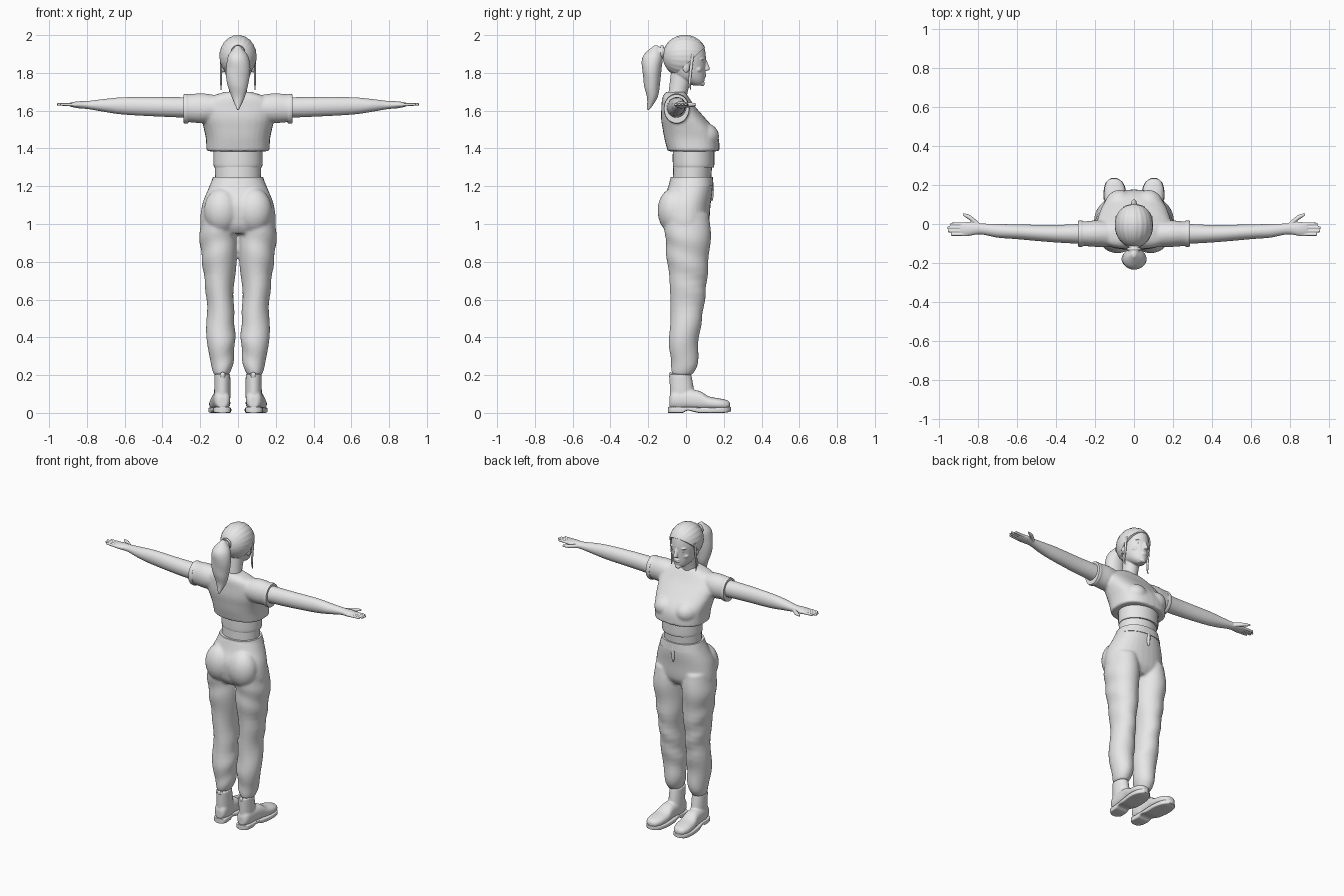
import bpy
import bmesh
import math
from mathutils import Matrix, Vector

cube = bpy.data.objects.get("Cube")
if cube:
    bpy.data.objects.remove(cube, do_unlink=True)

# Single material
grey = bpy.data.materials.new("plain_grey")
grey.use_nodes = True
SHADE = (.8, .8, .8, 1)
grey.diffuse_color = SHADE
grey.node_tree.nodes["Principled BSDF"].inputs["Base Color"].default_value = SHADE


def spline(stations, steps):
    """Smoothly interpolate between cross-section stations."""
    last = len(stations) - 1
    for index in range(last):
        start, end = Vector(stations[index]), Vector(stations[index + 1])
        before = Vector(stations[max(index - 1, 0)])
        after = Vector(stations[min(index + 2, last)])
        slope_in, slope_out = (end - before) / 2, (after - start) / 2
        for step in range(steps):
            t = step / steps
            ease = t * t * (3 - 2 * t)
            curl_in, curl_out = t * (1 - t) ** 2, t * t * (t - 1)
            yield start.lerp(end, ease) + slope_in * curl_in + slope_out * curl_out
    yield Vector(stations[last])


def loft(bm, stations, axis="Z", offset=0, lean=0, side=1, power=2, folds=0, segments=32):
    """Skin superellipses given as (position, centre, width, depth).

    The other centre coordinate is offset plus lean times position.
    """
    rings = []
    for position, centre, width, depth in spline(stations, 6):
        ring = []
        other = offset + lean * position
        for index in range(segments):
            angle = math.tau * index / segments
            cosine, sine = math.cos(angle), math.sin(angle)
            puff = folds * math.sin(34 * position + 2 * math.sin(angle + 8 * position))
            across = (width + puff) * math.copysign(abs(cosine) ** (2 / power), cosine)
            along = (depth + puff) * math.copysign(abs(sine) ** (2 / power), sine)
            if axis == "X":
                point = Vector((position, centre + across, other + along))
            elif axis == "Y":
                point = Vector((other + across, position, centre + along))
            else:
                point = Vector((other + across, centre + along, position))
            point.x *= side
            ring.append(bm.verts.new(point))
        rings.append(ring)
    for lower, upper in zip(rings, rings[1:]):
        for index in range(segments):
            following = (index + 1) % segments
            bm.faces.new((lower[index], lower[following], upper[following], upper[index]))
    bm.faces.new(rings[0])
    bm.faces.new(rings[-1])


def blob(bm, centre, radii, side=1, detail=20):
    """Add an ellipsoid and return its vertices."""
    place = Vector(centre)
    place.x *= side
    matrix = Matrix.Translation(place) @ Matrix.Diagonal((*radii, 1))
    ball = bmesh.ops.create_uvsphere(bm, u_segments=detail * 2, v_segments=detail,
                                     radius=1, matrix=matrix)
    return ball["verts"]


def finish(name, bm, voxel=0, relax=3):
    """Turn a bmesh into an object; a voxel size fuses its pieces."""
    bmesh.ops.recalc_face_normals(bm, faces=bm.faces)
    mesh = bpy.data.meshes.new(name)
    bm.to_mesh(mesh)
    bm.free()
    mesh.materials.append(grey)
    mesh.shade_smooth()
    mesh.set_sharp_from_angle(angle=math.radians(50))
    obj = bpy.data.objects.new(name, mesh)
    bpy.context.collection.objects.link(obj)
    if voxel:
        fuse = obj.modifiers.new("fuse", "REMESH")
        fuse.mode = "VOXEL"
        fuse.voxel_size = voxel
        fuse.use_smooth_shade = True
        soften = obj.modifiers.new("soften", "SMOOTH")
        soften.iterations = relax


def single_loft(name, stations, **options):
    """Make an object from one loft."""
    bm = bmesh.new()
    loft(bm, stations, **options)
    finish(name, bm)


def single_blob(name, centre, radii, side=1):
    """Make an object from one ellipsoid."""
    bm = bmesh.new()
    blob(bm, centre, radii, side, detail=10)
    finish(name, bm)


SIDES = (("left", 1), ("right", -1))

# Trousers: pelvis, seat and baggy legs
bm = bmesh.new()
loft(bm, [(.95, 0, .17, .09), (1, 0, .2, .12), (1.1, 0, .19, .13),
          (1.18, .02, .16, .12), (1.25, .03, .13, .11)], power=2.2)
for word, side in SIDES:
    blob(bm, (.085, -.065, 1.07), (.095, .085, .12), side)
    loft(bm, [(.2, -.02, .04, .05), (.26, -.01, .06, .07), (.4, -.01, .075, .08),
              (.6, .01, .072, .09), (.8, .01, .09, .11), (.93, .01, .1, .12),
              (1.05, 0, .09, .12)], offset=.08, lean=.025, side=side, folds=.003)
finish("trousers", bm, voxel=.009)

# Waistband and fly
single_loft("waistband", [(1.2, .03, .15, .115), (1.25, .03, .132, .112)], power=2.2)
single_blob("fly_flap", (0, .137, 1.18), (.012, .01, .06))

# Bare waist and the fitted band under the top
single_loft("waist", [(1.2, .03, .12, .1), (1.4, .04, .125, .105)])
single_loft("under_band", [(1.3, .04, .126, .107), (1.32, .04, .13, .11), (1.4, .04, .13, .11)])

# Loose cropped top with short sleeves
bm = bmesh.new()
loft(bm, [(1.385, .04, .167, .137), (1.45, .03, .17, .144), (1.5, .015, .18, .138),
          (1.56, -.015, .193, .117), (1.62, -.04, .195, .09), (1.67, -.055, .15, .07),
          (1.7, -.055, .07, .05)], power=2.5)
for word, side in SIDES:
    blob(bm, (.075, .08, 1.465), (.08, .095, .075), side)
    loft(bm, [(.06, -.055, .06, .06), (.18, -.05, .068, .078), (.25, -.05, .064, .075),
              (.288, -.05, .065, .074)], axis="X", offset=1.613, side=side)
finish("cropped_top", bm, voxel=.008)

for word, side in SIDES:
    # Sleeve cuff
    single_loft(word + "_sleeve_cuff", [(.262, -.05, .066, .076), (.275, -.05, .068, .079),
                (.288, -.05, .066, .076)], axis="X", offset=1.61, side=side)

    # Arm, palm, fingers and thumb
    bm = bmesh.new()
    reach = {"axis": "X", "offset": 1.61, "lean": .025, "side": side}
    loft(bm, [(.2, -.05, .055, .055), (.4, -.05, .045, .052), (.6, -.04, .038, .046),
              (.7, -.035, .035, .035), (.79, -.025, .028, .022), (.85, -.025, .036, .018),
              (.89, -.025, .03, .01)], **reach)
    for finger in range(4):
        y = -.018 * finger
        tip = .965 - .015 * abs(finger - 1.4)
        loft(bm, [(.85, y, .009, .01), (tip, y, .007, .007)], segments=12, **reach)
    loft(bm, [(.79, -.01, .012, .014), (.84, .03, .014, .012), (.88, .05, .006, .006)],
         segments=12, **reach)
    finish(word + "_arm", bm, voxel=.0035, relax=2)

    # Boot shaft and foot
    bm = bmesh.new()
    loft(bm, [(.03, -.02, .04, .06), (.1, -.02, .043, .065), (.205, -.03, .042, .058)],
         offset=.083, side=side)
    tread = {"axis": "Y", "offset": .088, "lean": .06, "side": side}
    loft(bm, [(-.088, .055, .02, .03), (-.06, .07, .042, .05), (.06, .067, .048, .052),
              (.12, .052, .055, .036), (.18, .046, .054, .03), (.22, .042, .038, .024),
              (.234, .04, .015, .012)], power=2.3, **tread)
    finish(word + "_boot", bm, voxel=.006)

    # Sole with heel and arch
    single_loft(word + "_sole", [(-.094, .016, .02, .016), (-.075, .016, .042, .016),
                (-.02, .016, .045, .016), (.01, .022, .045, .01), (.07, .015, .055, .015),
                (.15, .015, .06, .015), (.21, .016, .046, .015), (.237, .02, .014, .012)],
                power=6, **tread)
    single_blob(word + "_boot_loop", (.081, -.083, .2), (.014, .008, .016), side)

# Head with facial forms, ears and neck
bm = bmesh.new()
loft(bm, [(1.733, .06, .02, .02), (1.75, .045, .042, .05), (1.78, .02, .062, .08),
          (1.83, .005, .075, .098), (1.89, 0, .08, .105), (1.95, 0, .07, .09),
          (1.985, -.01, .04, .05)])
loft(bm, [(1.6, -.05, .075, .06), (1.68, -.045, .05, .05), (1.8, -.02, .05, .06)])
# Nose, chin and lips
loft(bm, [(1.812, .1, .014, .012), (1.821, .11, .014, .017), (1.87, .095, .009, .012)])
blob(bm, (0, .088, 1.742), (.02, .012, .012))
for height in (1.782, 1.793):
    blob(bm, (0, .097, height), (.021, .011, .006))
# Brows, cheeks and ears
for word, side in SIDES:
    blob(bm, (.034, .085, 1.872), (.024, .013, .007), side)
    blob(bm, (.042, .062, 1.818), (.022, .022, .017), side)
    blob(bm, (.08, 0, 1.83), (.01, .018, .03), side)
finish("head", bm, voxel=.004)

# Eyes and loose locks of hair
for word, side in SIDES:
    single_blob(word + "_eye", (.032, .081, 1.851), (.015, .012, .008), side)
    single_loft(word + "_loose_lock", [(1.71, .025, .002, .002), (1.76, .02, .005, .007),
                (1.9, .035, .006, .009)], offset=.09, side=side, segments=10)

# Swept-back hair cap, trimmed along the hairline
bm = bmesh.new()
crown = Vector((0, -.006, 1.888))
for vert in blob(bm, crown, (.098, .117, .112), detail=40):
    strand = vert.co - crown
    groove = math.sin(22 * math.atan2(strand.x, strand.z)) * math.hypot(strand.x, strand.z)
    vert.co = crown + strand * (1 + groove / 10)
cut = bmesh.ops.bisect_plane(bm, geom=bm.verts[:] + bm.edges[:] + bm.faces[:],
                             plane_co=(0, .1, 1.935), plane_no=(0, -.175, .19),
                             clear_inner=True)
rim = [edge for edge in cut["geom_cut"] if isinstance(edge, bmesh.types.BMEdge)]
bmesh.ops.contextual_create(bm, geom=rim)
finish("hair_cap", bm)

# Ponytail and hair tie
bm = bmesh.new()
loft(bm, [(1.603, -.2, .006, .006), (1.67, -.18, .034, .028), (1.74, -.18, .056, .042),
          (1.82, -.18, .064, .052), (1.89, -.175, .052, .052), (1.945, -.16, .01, .012)],
     folds=.0015)
blob(bm, (0, -.13, 1.91), (.03, .04, .028))
finish("ponytail", bm, voxel=.005)
single_loft("hair_tie", [(-.136, 1.91, .034, .034), (-.128, 1.91, .037, .037),
            (-.12, 1.91, .034, .034)], axis="Y")
